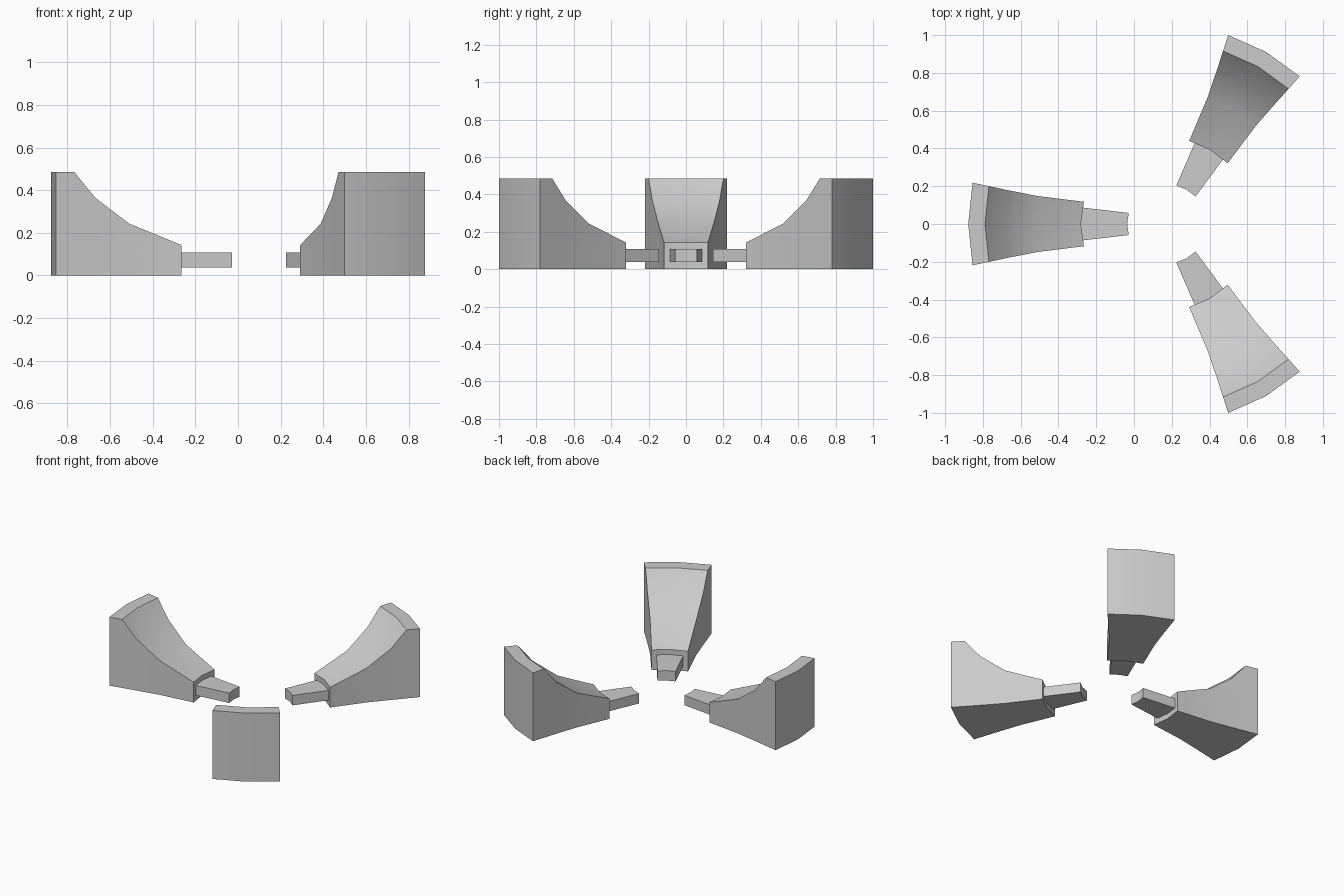
import bpy, bmesh
from math import radians, sin, cos

if "Cube" in bpy.data.objects:
    bpy.data.objects.remove(bpy.data.objects["Cube"])

CX = 0.174  # centre of the three-way ring, so the whole fits around x = 0


def sector(name, stations, facing):
    """Loft arc-shaped stations (radius, half angle, bottom z, top z) outward."""
    bm = bmesh.new()
    rings = []
    for r, half, z0, z1 in stations:
        ring = []
        for z, order in ((z0, (-1, 0, 1)), (z1, (1, 0, -1))):
            for k in order:
                a = radians(facing + k * half)
                ring.append(bm.verts.new((CX + r * cos(a), r * sin(a), z)))
        rings.append(ring)
    for a, b in zip(rings, rings[1:]):
        for i in range(6):
            j = (i + 1) % 6
            bm.faces.new((a[i], a[j], b[j], b[i]))
    # curved end faces, two panels each
    for v in (rings[0], rings[-1]):
        bm.faces.new((v[0], v[1], v[4], v[5]))
        bm.faces.new((v[1], v[2], v[3], v[4]))
    bmesh.ops.recalc_face_normals(bm, faces=bm.faces)
    mesh = bpy.data.meshes.new(name)
    bm.to_mesh(mesh)
    bm.free()
    ob = bpy.data.objects.new(name, mesh)
    bpy.context.collection.objects.link(ob)
    bpy.ops.object.select_all(action='DESELECT')
    ob.select_set(True)
    bpy.context.view_layer.objects.active = ob
    bpy.ops.object.shade_smooth_by_angle(angle=radians(30))
    return ob


# Swept buttress body and the small tongue pointing at the centre
BODY = [(0.455, 15.0, 0, 0.143), (0.70, 12.2, 0, 0.243), (0.863, 12, 0, 0.365),
        (0.963, 12, 0, 0.485), (1.0515, 12, 0, 0.485)]
TONGUE = [(0.21, 16.2, 0.037, 0.107), (0.456, 11, 0.037, 0.107)]

for i, facing in enumerate((60, 180, 300), 1):
    sector(f"buttress_{i}", BODY, facing)
    sector(f"tongue_{i}", TONGUE, facing)
